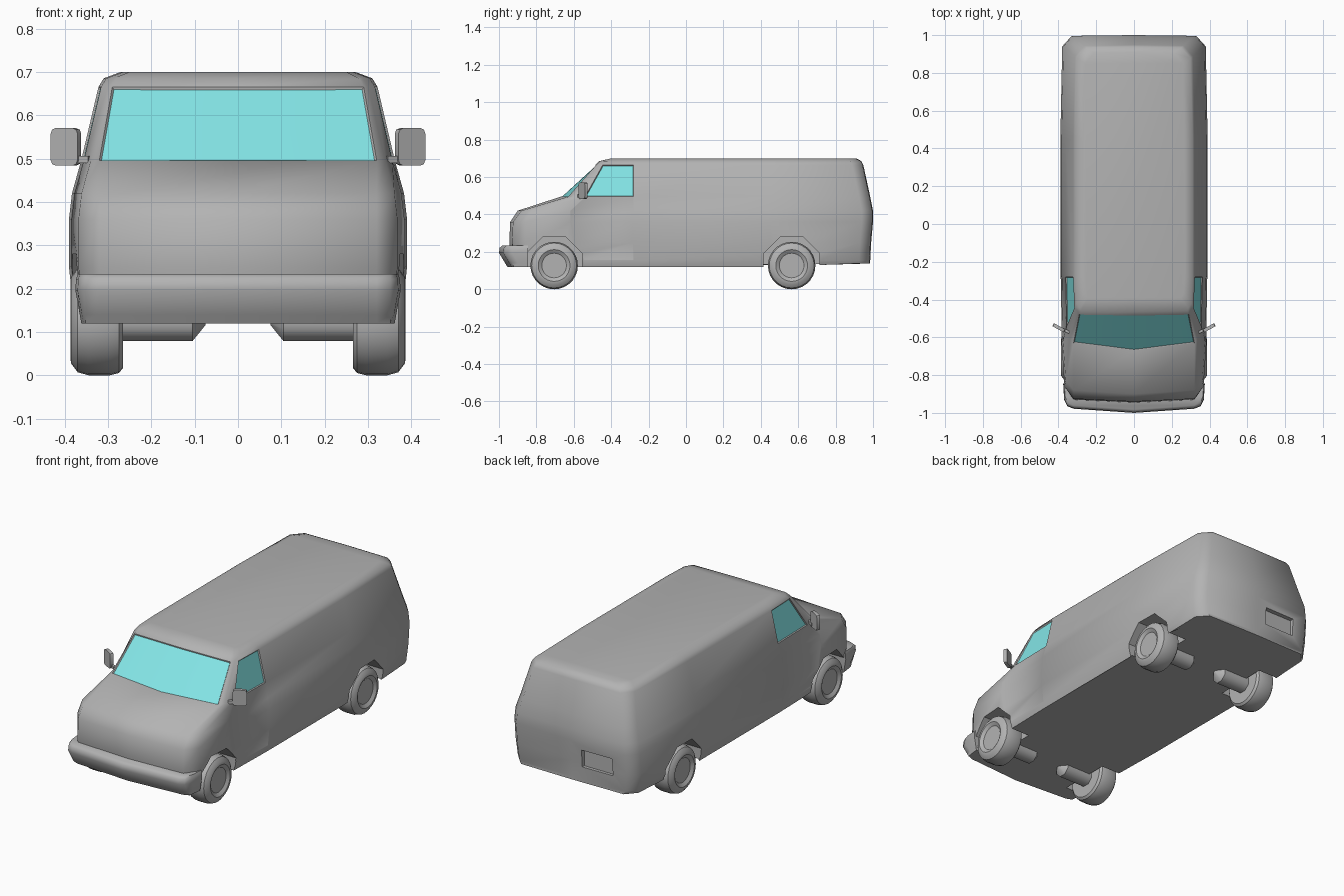
import bpy, bmesh, math
from mathutils import Matrix, Vector

if "Cube" in bpy.data.objects:
    bpy.data.objects.remove(bpy.data.objects["Cube"], do_unlink=True)


def material(name, rgb):
    mat = bpy.data.materials.new(name)
    mat.use_nodes = True
    mat.diffuse_color = (*rgb, 1)
    mat.node_tree.nodes["Principled BSDF"].inputs["Base Color"].default_value = (*rgb, 1)
    return mat


paint = material("grey paint", (.45, .45, .45))
glass = material("cyan glass", (.24, .82, .83))


def finish(bm, name, angle=40):
    bmesh.ops.recalc_face_normals(bm, faces=bm.faces)
    mesh = bpy.data.meshes.new(name)
    bm.to_mesh(mesh)
    bm.free()
    mesh.materials.append(paint)
    mesh.materials.append(glass)
    obj = bpy.data.objects.new(name, mesh)
    bpy.context.collection.objects.link(obj)
    shade(obj, angle)
    return obj


def shade(obj, angle):
    bpy.ops.object.select_all(action='DESELECT')
    obj.select_set(True)
    bpy.context.view_layer.objects.active = obj
    bpy.ops.object.shade_smooth_by_angle(angle=math.radians(angle))


def loft(rings):
    """Skin closed rings of equal length and cap both ends."""
    bm = bmesh.new()
    rows = [[bm.verts.new(p) for p in ring] for ring in rings]
    n = len(rows[0])
    grid = [[bm.faces.new((a[j], a[(j + 1) % n], b[(j + 1) % n], b[j]))
             for j in range(n)] for a, b in zip(rows, rows[1:])]
    bm.faces.new(rows[0])
    bm.faces.new(rows[-1])
    bmesh.ops.recalc_face_normals(bm, faces=bm.faces)
    return bm, grid


def mirrored(half):
    """Complete a half outline that starts and ends on the centre line."""
    return half + [(-x, y, z) for x, y, z in half[-2:0:-1]]


def circle(x, y, z, r, n, turn=0):
    angles = [turn + math.tau * i / n for i in range(n)]
    return [(x, y + r * math.cos(a), z + r * math.sin(a)) for a in angles]


def box(name, centre, size, turn=0, bevel=0):
    bm = bmesh.new()
    bmesh.ops.create_cube(bm, size=1)
    bmesh.ops.scale(bm, vec=size, verts=bm.verts)
    if bevel:
        upright = [e for e in bm.edges if abs((e.verts[0].co - e.verts[1].co).y) > .001]
        bmesh.ops.bevel(bm, geom=upright, offset=bevel, segments=2, affect='EDGES', profile=.5)
    bmesh.ops.transform(bm, verts=bm.verts,
                        matrix=Matrix.Translation(Vector(centre)) @ Matrix.Rotation(turn, 4, 'Z'))
    return finish(bm, name)


# Body levels: height, nose, nose bow, nose half width, corner, door front, half width, tail
levels = [
    (.12, -.92, .02, .31, -.86, -.54, .37, .985),
    (.155, -.93, .02, .315, -.86, -.545, .38, .985),
    (.25, -.945, .015, .32, -.86, -.6, .39, .99),
    (.36, -.94, .015, .32, -.86, -.62, .39, 1),
    (.42, -.9, .02, .32, -.83, -.62, .383, 1),
    (.495, -.67, .04, .32, -.6, -.54, .362, .985),
    (.665, -.485, .005, .29, -.46, -.445, .322, .948),
    (.685, -.465, .005, .28, -.445, -.42, .31, .938),
    (.7, -.4, 0, .25, -.39, -.37, .27, .91),
]
rings = []
for z, nose, bow, front, corner, door, w, tail in levels:
    low = .018 if z < .13 else 0
    rings.append(mirrored([
        (0, nose, z), (front, nose + bow, z), (w - .022, corner, z),
        (w - .006, door, z), (w, -.28, z), (w, .45, z),
        (w - .01, tail - .06, z + low), (w - .06, tail - .004, z + low), (0, tail, z + low)]))
bm, grid = loft(rings)

# Windscreen, side windows and doors, as shallow insets of the body skin
glazing, shield_row = [], grid[5]
for region in ([shield_row[0], shield_row[-1]], [shield_row[3]], [shield_row[12]]):
    bmesh.ops.inset_region(bm, faces=region, thickness=.004, depth=-.005, use_even_offset=True)
    for face in region:
        face.material_index = 1
for column in (3, 12):
    door = [grid[row][column] for row in range(1, 5)]
    bmesh.ops.inset_region(bm, faces=door, thickness=.003, depth=-.002, use_even_offset=True)
body = finish(bm, "van_body", 50)

# Wheel arches and number plate recess
cutters = [box("plate_cutter", (-.156, 1.02, .272), (.184, .1, .095))]
axle_lines = (-.705, .565)
for y in axle_lines:
    for s in (-1, 1):
        bm, _ = loft([circle(s * x, y, .13, .162, 8, math.pi / 8) for x in (.25, .5)])
        cutters.append(finish(bm, "arch_cutter"))
for cutter in cutters:
    cutter.hide_render = True
    mod = body.modifiers.new("cut", 'BOOLEAN')
    mod.operation = 'DIFFERENCE'
    mod.solver = 'EXACT'
    mod.object = cutter
    bpy.context.view_layer.objects.active = body
    bpy.ops.object.modifier_apply(modifier=mod.name)
    bpy.data.objects.remove(cutter, do_unlink=True)
shade(body, 50)

# Front bumper
rings = []
for z, inset in ((.12, .045), (.14, .033), (.195, 0), (.222, .004), (.234, .018)):
    side = .375 - inset * .3
    rings.append(mirrored([
        (0, inset - 1, z), (.32, inset - .978, z), (.352, inset - .965, z),
        (side - .005, inset - .93, z), (side, -.845, z), (0, -.845, z)]))
bm, _ = loft(rings)
finish(bm, "front_bumper", 50)

# Wheels, axle stubs and mirrors
tyre = ((.265, .11), (.275, .122), (.295, .127), (.345, .127), (.37, .12),
        (.385, .1), (.387, .085), (.378, .07), (.375, .066))
stub = ((.28, .05), (.105, .05), (.075, .01))
for s, side in ((1, "left"), (-1, "right")):
    for y, end in zip(axle_lines, ("front", "rear")):
        bm, _ = loft([circle(s * x, y, .127, r, 28) for x, r in tyre])
        finish(bm, f"{end}_{side}_wheel", 35)
        bm, _ = loft([circle(s * x, y, .125, r, 8, math.pi / 8) for x, r in stub])
        finish(bm, f"{end}_{side}_axle_stub", 50)
    box(f"{side}_mirror", (s * .397, -.55, .527), (.07, .018, .086), s * .5, .012)
    box(f"{side}_mirror_stem", (s * .36, -.565, .498), (.04, .014, .016), s * .5)
